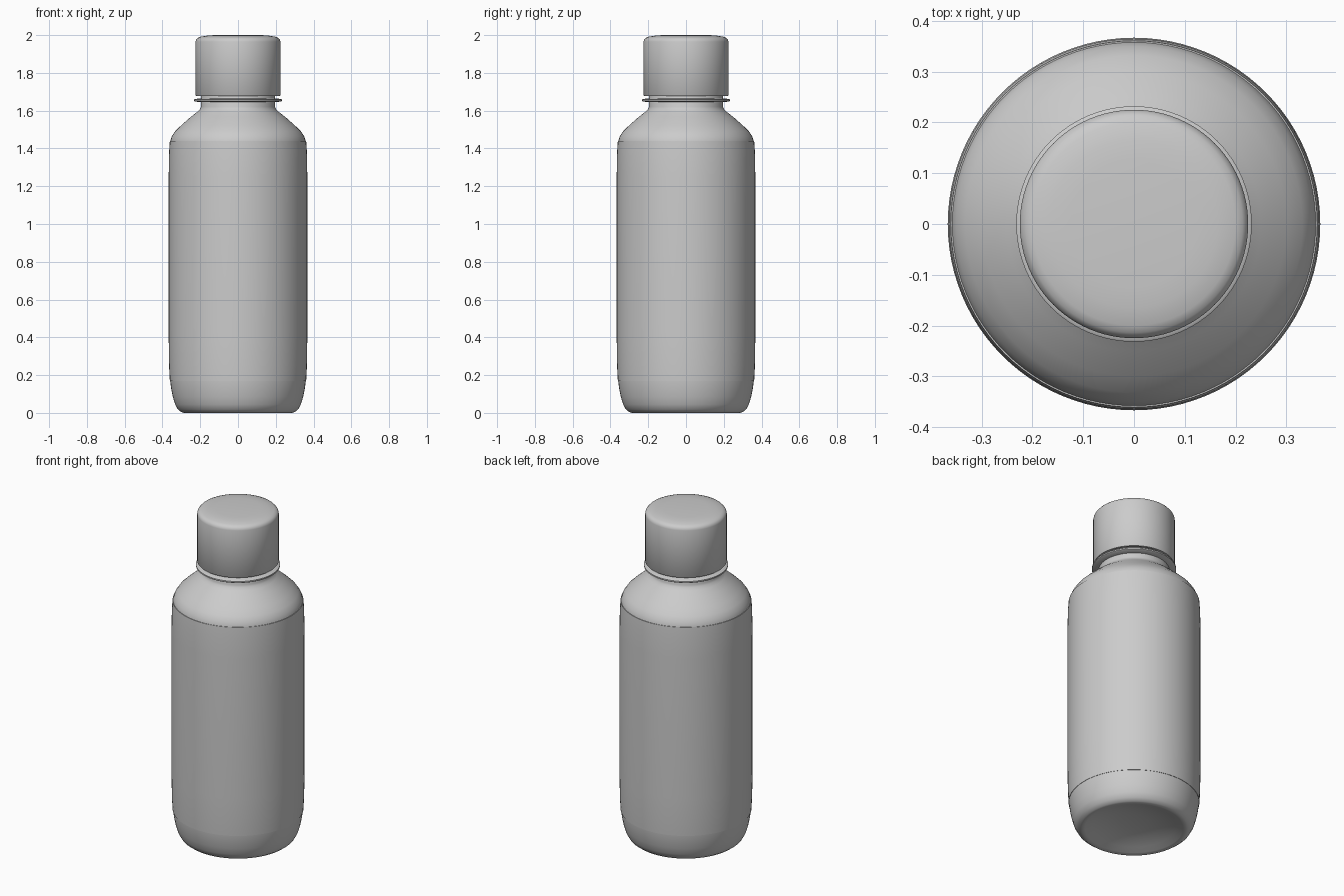
import bpy, bmesh, math

cube = bpy.data.objects.get("Cube")
if cube:
    bpy.data.objects.remove(cube)

SIDES = 96


def material(name, colour):
    mat = bpy.data.materials.new(name)
    mat.use_nodes = True
    mat.diffuse_color = colour
    mat.node_tree.nodes["Principled BSDF"].inputs["Base Color"].default_value = colour
    return mat


def lathe(name, profile, mat, angle=40):
    """Spin a (radius, height) profile around the z axis."""
    bm = bmesh.new()
    verts = [bm.verts.new((r, 0, z)) for r, z in profile]
    edges = [bm.edges.new(pair) for pair in zip(verts, verts[1:])]
    bmesh.ops.spin(bm, geom=verts + edges, cent=(0, 0, 0), axis=(0, 0, 1),
                   angle=math.tau, steps=SIDES, use_merge=True)
    bmesh.ops.remove_doubles(bm, verts=bm.verts, dist=0.0001)
    bmesh.ops.recalc_face_normals(bm, faces=bm.faces)
    mesh = bpy.data.meshes.new(name)
    bm.to_mesh(mesh)
    bm.free()
    mesh.materials.append(mat)
    obj = bpy.data.objects.new(name, mesh)
    bpy.context.collection.objects.link(obj)
    bpy.ops.object.select_all(action="DESELECT")
    obj.select_set(True)
    bpy.context.view_layer.objects.active = obj
    bpy.ops.object.shade_smooth_by_angle(angle=math.radians(angle))
    return obj


grey = material("light grey plastic", (0.6, 0.6, 0.6, 1))

# Bottle with a dished base, sloping shoulder and open neck
lathe("bottle_body", [
    (0, 0.05), (0.08, 0.048), (0.16, 0.038), (0.23, 0.018), (0.27, 0.004),
    (0.285, 0), (0.3, 0.004), (0.318, 0.018), (0.333, 0.045), (0.345, 0.085),
    (0.354, 0.13), (0.359, 0.17), (0.363, 0.25), (0.365, 0.4), (0.365, 1.25),
    (0.363, 1.38), (0.358, 1.44), (0.35, 1.465), (0.332, 1.492),
    (0.3, 1.523), (0.25, 1.567), (0.215, 1.594), (0.201, 1.608),
    (0.196, 1.62), (0.196, 1.9), (0.18, 1.9), (0.18, 1.62),
], grey)

# Thin wrap around the straight wall
lathe("label_sleeve", [
    (0.357, 0.17), (0.361, 0.17), (0.365, 0.25), (0.367, 0.4),
    (0.367, 1.25), (0.365, 1.38), (0.361, 1.44), (0.357, 1.44),
], grey)

# Collar under the cap
lathe("neck_ring", [
    (0.19, 1.645), (0.228, 1.648), (0.232, 1.651), (0.232, 1.659),
    (0.228, 1.662), (0.19, 1.666),
], grey)

# Screw cap with a rounded, slightly domed top
lathe("screw_cap", [
    (0.197, 1.95), (0.205, 1.68), (0.208, 1.677), (0.222, 1.677),
    (0.225, 1.681), (0.225, 1.965), (0.222, 1.976), (0.214, 1.985),
    (0.2, 1.991), (0.165, 1.997), (0.125, 2), (0, 2),
], grey)
